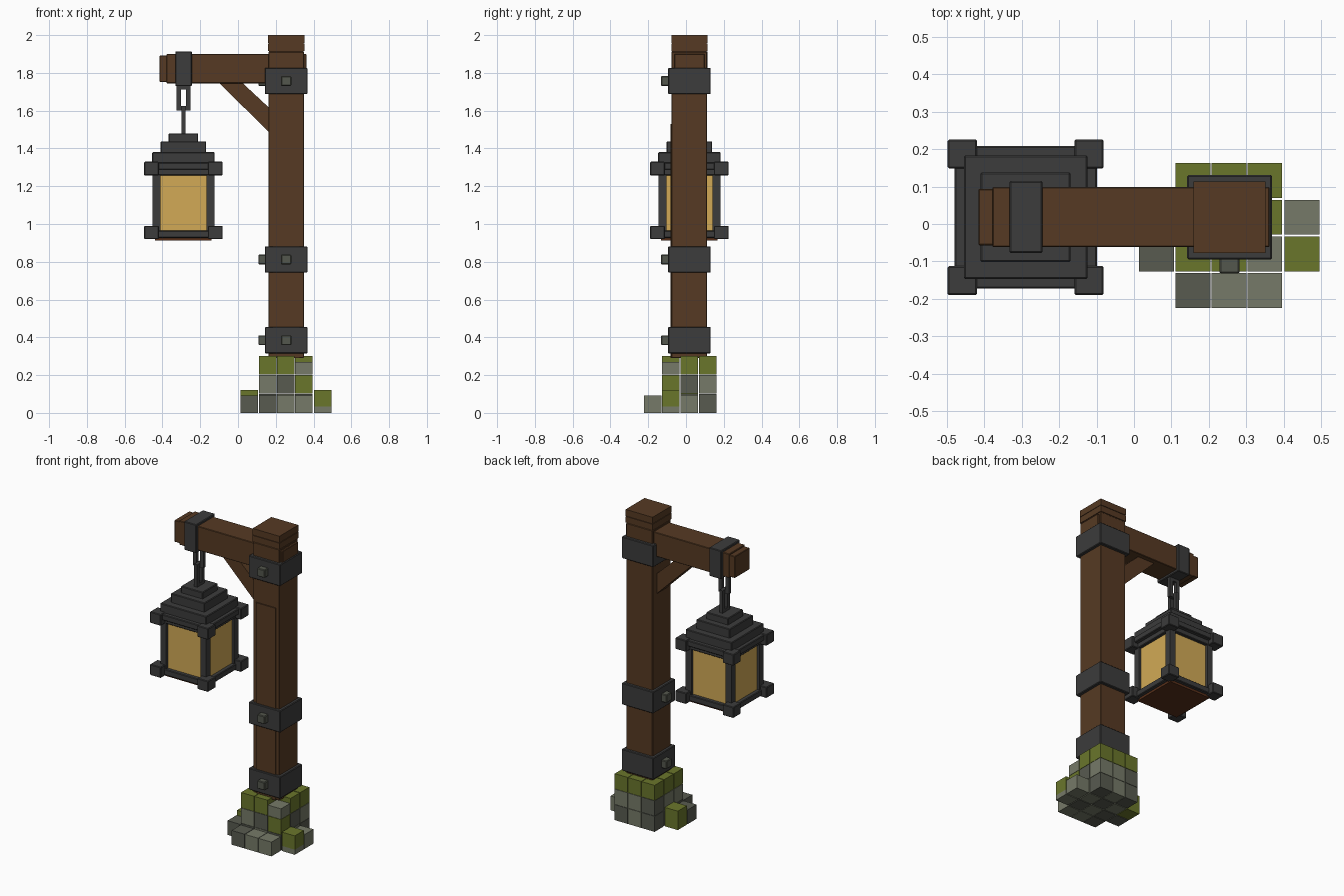
import bpy, bmesh
from mathutils import Matrix

if "Cube" in bpy.data.objects:
    bpy.data.objects.remove(bpy.data.objects["Cube"])


def srgb(r, g, b):
    f = lambda c: c / 12.92 if c <= 0.04045 else ((c + 0.055) / 1.055) ** 2.4
    return (f(r / 255), f(g / 255), f(b / 255), 1)


def material(name, rgb):
    m = bpy.data.materials.new(name)
    m.diffuse_color = srgb(*rgb)
    m.use_nodes = True
    m.node_tree.nodes["Principled BSDF"].inputs["Base Color"].default_value = m.diffuse_color
    return m


WOOD = material("brown wood", (86, 58, 35))
RED_WOOD = material("reddish wood", (88, 48, 26))
IRON = material("dark iron", (60, 60, 60))
BOLT = material("bolt grey", (84, 87, 77))
STONE = material("light stone", (118, 122, 104))
DARK = material("dark stone", (88, 91, 80))
MOSS = material("moss green", (106, 118, 43))
GLASS = material("amber glass", (210, 170, 86))


def make(name, bm, mat, bevel=0.0):
    bmesh.ops.recalc_face_normals(bm, faces=bm.faces)
    me = bpy.data.meshes.new(name)
    bm.to_mesh(me)
    bm.free()
    me.materials.append(mat)
    ob = bpy.data.objects.new(name, me)
    bpy.context.collection.objects.link(ob)
    if bevel:
        mod = ob.modifiers.new("edge", 'BEVEL')
        mod.width, mod.segments = bevel, 1
    return ob


def boxes(name, mat, blocks, bevel=0.0):
    """One object from blocks given as (x0, x1, y0, y1, z0, z1)."""
    bm = bmesh.new()
    for x0, x1, y0, y1, z0, z1 in blocks:
        m = Matrix.Translation(((x0 + x1) / 2, (y0 + y1) / 2, (z0 + z1) / 2))
        bmesh.ops.create_cube(bm, size=1, matrix=m @ Matrix.Diagonal((x1 - x0, y1 - y0, z1 - z0, 1)))
    return make(name, bm, mat, bevel)


def square(cx, cy, h, z0, z1):
    return (cx - h, cx + h, cy - h, cy + h, z0, z1)


PX, CY, LX = 0.255, 0.018, -0.289   # post centre, shared depth centre, lantern centre

# Post with stepped cap and thin front plank
boxes("post", WOOD, [square(PX, CY, 0.094, 0.29, 1.912)], 0.003)
boxes("post_cap", WOOD, [square(PX, CY, 0.096, 1.915, 1.955), square(PX, CY, 0.096, 1.958, 2.0),
                         square(PX, CY, 0.091, 1.90, 1.99)])
boxes("front_plank", WOOD, [(0.185, 0.325, -0.083, -0.07, 0.29, 1.53)])

# Beam with stepped end
boxes("beam", WOOD, [(-0.378, 0.362, -0.062, 0.099, 1.745, 1.9)], 0.003)
boxes("beam_end", WOOD, [(-0.415, -0.37, -0.057, 0.094, 1.752, 1.892)], 0.003)

# Diagonal brace, extruded from its side profile
bm = bmesh.new()
profile = [(-0.103, 1.75), (0.02, 1.75), (0.165, 1.615), (0.165, 1.485)]
face = bm.faces.new([bm.verts.new((x, CY - 0.05, z)) for x, z in profile])
ext = bmesh.ops.extrude_face_region(bm, geom=[face])
bmesh.ops.translate(bm, vec=(0, 0.1, 0), verts=[v for v in ext["geom"] if isinstance(v, bmesh.types.BMVert)])
make("brace", bm, WOOD)

# Iron bands and their bolts
for i, z in enumerate((0.385, 0.812, 1.757)):
    boxes(f"band_{i + 1}", IRON, [square(PX, CY, 0.113, z - 0.07, z + 0.07)], 0.004)
    boxes(f"bolts_{i + 1}", BOLT, [
        (PX - 0.027, PX + 0.027, -0.132, -0.09, z - 0.026, z + 0.026),
        (0.108, 0.15, CY - 0.027, CY + 0.027, z - 0.026, z + 0.026)], 0.004)

# Clamp around the beam
boxes("beam_clamp", IRON, [(-0.332, -0.244, -0.078, 0.115, 1.73, 1.914)], 0.004)


# Chain links: square loops, the second turned a quarter
def link(name, z0, z1, turned):
    w, t, b = 0.037, 0.011, 0.024
    parts = [(-w, -w + b, z0, z1), (w - b, w, z0, z1), (-w, w, z0, z0 + b), (-w, w, z1 - b, z1)]
    out = []
    for a0, a1, c0, c1 in parts:
        if turned:
            out.append((LX - t, LX + t, CY + a0, CY + a1, c0, c1))
        else:
            out.append((LX + a0, LX + a1, CY - t, CY + t, c0, c1))
    boxes(name, IRON, out)


link("upper_link", 1.60, 1.735, False)
link("lower_link", 1.475, 1.625, True)

# Lantern roof steps
boxes("lantern_roof", IRON, [square(LX, CY, h, a, b) for h, a, b in (
    (0.165, 1.31, 1.38), (0.12, 1.375, 1.438), (0.078, 1.43, 1.48))], 0.004)

# Lantern frame
boxes("lantern_top_plate", IRON, [square(LX, CY, 0.19, 1.288, 1.325), square(LX, CY, 0.166, 1.258, 1.295)], 0.004)
corners = [(sx, sy) for sx in (-1, 1) for sy in (-1, 1)]
boxes("lantern_corner_blocks", IRON, [square(LX + sx * 0.169, CY + sy * 0.169, 0.039, a, b)
                                      for sx, sy in corners for a, b in ((0.92, 0.99), (1.257, 1.33))], 0.004)
boxes("lantern_pillars", IRON, [square(LX + sx * 0.143, CY + sy * 0.143, 0.021, 0.93, 1.3)
                                for sx, sy in corners])
boxes("lantern_bottom_plate", IRON, [square(LX, CY, 0.172, 0.927, 0.965)], 0.004)
boxes("lantern_base_board", RED_WOOD, [square(LX, CY, 0.15, 0.912, 0.95)])
boxes("lantern_glass", GLASS, [square(LX, CY, 0.147, 0.95, 1.27)])

# Stone footing: three by three blocks in three courses, mossy on top
XS, YS, H = (0.157, 0.253, 0.349), (-0.08, 0.018, 0.116), 0.0465
groups = {"light": [], "dark": [], "moss": []}
for i, x in enumerate(XS):
    for j, y in enumerate(YS):
        chipped = (i, j) == (2, 0)
        shade = ("light", "dark")[(i + 2 * j) % 3 == 1]
        groups["light" if (i + j) % 2 else "dark"].append(square(x, y, H, 0, 0.1))
        groups["moss" if chipped else shade].append(square(x, y, H, 0.102, 0.2))
        groups["light" if chipped else "moss"].append(square(x, y, H, 0.202, 0.27 if chipped else 0.3))

# Loose stones around the footing
groups["dark"] += [square(XS[0], -0.177, H, 0, 0.092), square(0.06, -0.08, H, 0, 0.092)]
groups["light"] += [square(x, -0.177, H, 0, 0.092) for x in XS[1:]]
groups["light"] += [square(0.448, 0.018, H, 0, 0.092), square(0.448, -0.08, H, 0, 0.033)]
groups["moss"] += [square(0.448, -0.08, H, 0.033, 0.122), square(0.06, 0.018, H, 0, 0.122)]
for name, mat in (("light", STONE), ("dark", DARK), ("moss", MOSS)):
    boxes(f"{name}_stones", mat, groups[name])
